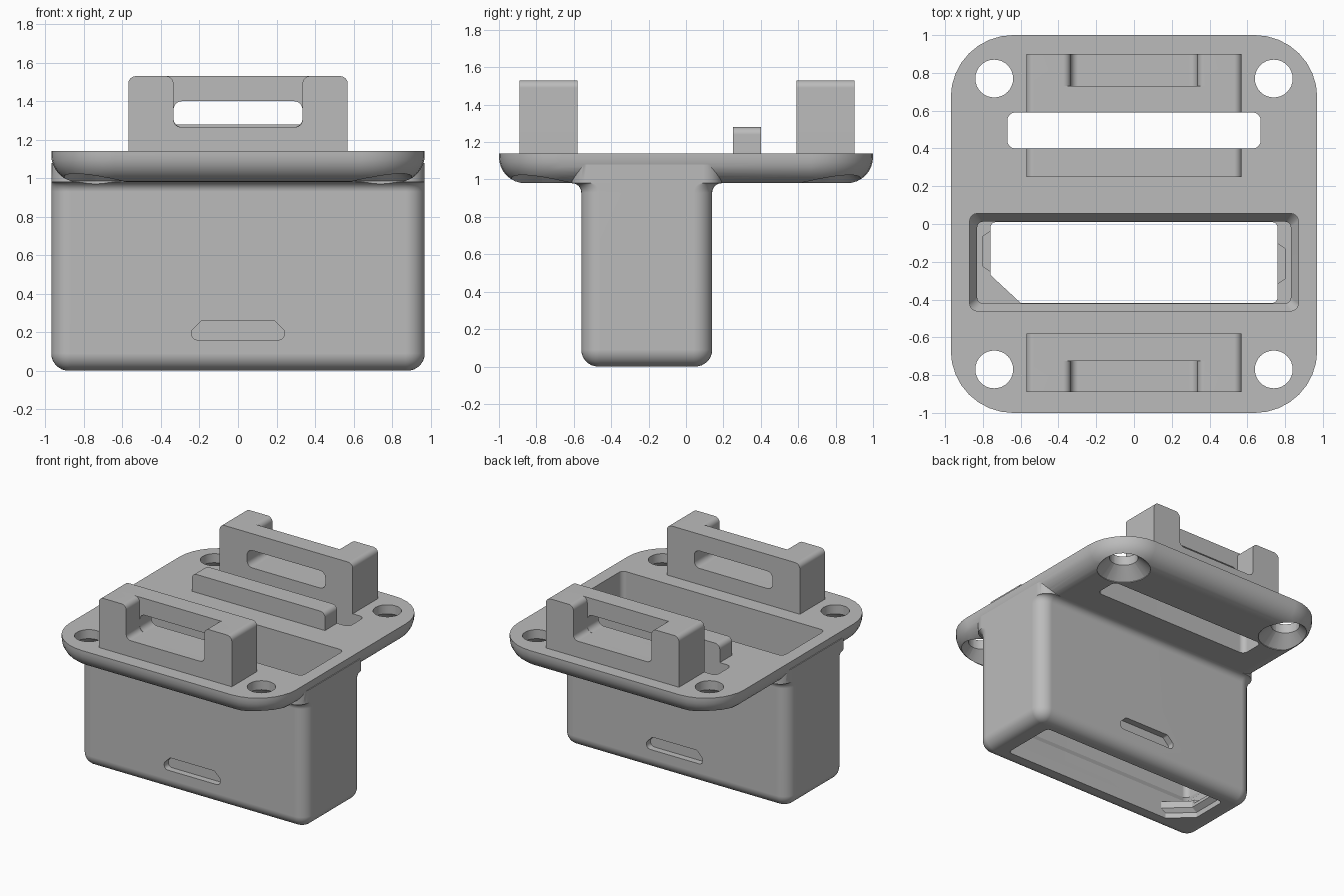
import bpy, bmesh
from math import sin, cos, pi, radians
from mathutils import Vector

cube = bpy.data.objects.get("Cube")
if cube:
    bpy.data.objects.remove(cube)

GREY = 0.5
mat = bpy.data.materials.new("plain grey")
mat.use_nodes = True
mat.diffuse_color = (GREY, GREY, GREY, 1)
mat.node_tree.nodes["Principled BSDF"].inputs["Base Color"].default_value = (GREY, GREY, GREY, 1)


def outline(corners, n=8):
    """Closed 2D outline from (u, v, radius) corners, rounded by tangent arcs."""
    pts = []
    for i, (u, v, r) in enumerate(corners):
        p = Vector((u, v))
        if r == 0:
            pts.append(p)
            continue
        a = (Vector(corners[i - 1][:2]) - p).normalized()
        b = (Vector(corners[(i + 1) % len(corners)][:2]) - p).normalized()
        half = a.angle(b) / 2
        centre = p + (a + b).normalized() * r / sin(half)
        start = p + a * r / (sin(half) / cos(half)) - centre
        end = p + b * r / (sin(half) / cos(half)) - centre
        sweep = start.angle(end)
        for k in range(n + 1):
            t = k / n
            pts.append(centre + (start * sin((1 - t) * sweep) + end * sin(t * sweep)) / sin(sweep))
    return pts


def rect(x0, x1, y0, y1, r):
    return [(x0, y0, r), (x1, y0, r), (x1, y1, r), (x0, y1, r)]


def loft(name, rings, upright=False):
    """Solid through (corners, level) rings; upright ones run along y."""
    bm = bmesh.new()
    rows = []
    for corners, h in rings:
        rows.append([bm.verts.new((p.x, h, p.y) if upright else (p.x, p.y, h))
                     for p in outline(corners)])
    count = len(rows[0])
    for low, high in zip(rows, rows[1:]):
        for i in range(count):
            j = (i + 1) % count
            bm.faces.new((low[i], low[j], high[j], high[i]))
    bm.faces.new(rows[0])
    bm.faces.new(rows[-1])
    bmesh.ops.recalc_face_normals(bm, faces=bm.faces)
    mesh = bpy.data.meshes.new(name)
    bm.to_mesh(mesh)
    bm.free()
    mesh.materials.append(mat)
    ob = bpy.data.objects.new(name, mesh)
    bpy.context.collection.objects.link(ob)
    return ob


def prism(name, corners, a, b, upright=False):
    return loft(name, [(corners, a), (corners, b)], upright)


def combine(ob, tool, operation="DIFFERENCE"):
    mod = ob.modifiers.new("cut", "BOOLEAN")
    mod.operation, mod.object, mod.solver = operation, tool, "EXACT"
    bpy.context.view_layer.objects.active = ob
    bpy.ops.object.modifier_apply(modifier=mod.name)
    bpy.data.objects.remove(tool)


def finish(ob):
    bpy.ops.object.select_all(action="DESELECT")
    ob.select_set(True)
    bpy.context.view_layer.objects.active = ob
    bpy.ops.object.shade_smooth_by_angle(angle=radians(30))
    ob.modifiers.new("even shading", "WEIGHTED_NORMAL").keep_sharp = True


ARC = [k / 8 * pi / 2 for k in range(9)]
TOP, UNDER = 1.14, 0.98

# Flange plate with a rounded lower edge
R = 0.14
rings = []
for t in ARC:
    d = R * (1 - sin(t))
    rings.append((rect(-0.97 + d, 0.97 - d, -1 + d, 1 - d, 0.33 - d), UNDER + R * (1 - cos(t))))
housing = loft("housing", rings + [(rect(-0.97, 0.97, -1, 1, 0.33), TOP)])

# Box body: rounded base, flared where it meets the plate
rings = []
for t in ARC:
    d = 0.09 * (1 - sin(t))
    rings.append((rect(-0.97 + d, 0.97 - d, -0.56 + d, 0.14 - d, 0.1 - d), 0.09 * (1 - cos(t))))
for t in ARC:
    d = 0.05 * (1 - cos(t))
    rings.append((rect(-0.97, 0.97, -0.56 - d, 0.14 + d, 0.1), UNDER - 0.05 * (1 - sin(t))))
rings.append((rect(-0.97, 0.97, -0.61, 0.19, 0.1), 1.08))
combine(housing, loft("body", rings), "UNION")

# Stepped cavity
wide = rect(-0.87, 0.87, -0.46, 0.055, 0.04)
narrow = rect(-0.83, 0.83, -0.42, 0.012, 0.03)
combine(housing, loft("cavity", [(narrow, 0.12), (narrow, 0.2), (wide, 0.26), (wide, 1.3)]))


# Floor opening with one clipped corner, wider at the underside
def opening(w):
    return [(0.16 - w, -0.418, 0.01), (w, -0.418, 0.03), (w, 0.01, 0.03),
            (-w, 0.01, 0.03), (-w, -0.27, 0.01)]


combine(housing, prism("floor_opening", opening(0.76), -0.1, 0.15))
combine(housing, loft("floor_flare", [(opening(0.8), -0.1), (opening(0.8), 0.04), (opening(0.755), 0.07)]))

# Small notches in the floor ends
for side, y in ((-1, -0.145), (1, -0.21)):
    tab = [(side * 0.74, y - 0.12, 0), (side * 0.8, y - 0.08, 0),
           (side * 0.8, y + 0.08, 0), (side * 0.74, y + 0.12, 0)]
    combine(housing, prism("notch", tab, 0.09, 0.14))

# Shallow port recesses on front and back
port = [(-0.24, 0.16, 0.03), (0.24, 0.16, 0.03), (0.24, 0.21, 0.02),
        (0.19, 0.26, 0.02), (-0.19, 0.26, 0.02), (-0.24, 0.21, 0.02)]
for a, b in ((-0.7, -0.51), (0.09, 0.3)):
    combine(housing, prism("port", port, a, b, True))

# Strap slot and countersunk screw holes
combine(housing, prism("strap_slot", rect(-0.67, 0.67, 0.4, 0.59, 0.04), 0.8, 1.3))
for x in (-0.74, 0.74):
    for y in (-0.77, 0.77):
        def disc(r):
            return rect(x - r, x + r, y - r, y + r, r * 0.995)
        combine(housing, loft("screw_hole", [(disc(0.19), 0.9), (disc(0.19), 0.985),
                                             (disc(0.1), 1.07), (disc(0.1), 1.3)]))
finish(housing)

# Pair of brackets: windowed wall on the inside, U-shaped arms on the outside
W, A, HIGH, SILL, r = 0.57, 0.335, 1.53, 1.265, 0.04
wall = [(-W, TOP, 0), (W, TOP, 0), (W, HIGH, r), (-W, HIGH, r)]
arms = [(-W, TOP, 0), (W, TOP, 0), (W, HIGH, r), (A, HIGH, r), (A, SILL, r),
        (-A, SILL, r), (-A, HIGH, r), (-W, HIGH, r)]
for name, inner, middle, outer in (("front_bracket", -0.58, -0.725, -0.89),
                                   ("back_bracket", 0.59, 0.73, 0.9)):
    bracket = prism(name, wall, inner, middle, True)
    combine(bracket, prism("arms", arms, middle, outer, True), "UNION")
    combine(bracket, prism("window", rect(-A, A, SILL, 1.4, 0.045), inner * 0.8, middle * 1.1, True))
    finish(bracket)

# Low ridge beside the strap slot
finish(prism("ridge", [(-W, TOP, 0), (W, TOP, 0), (W, 1.28, r), (-W, 1.28, r)], 0.25, 0.4, True))
